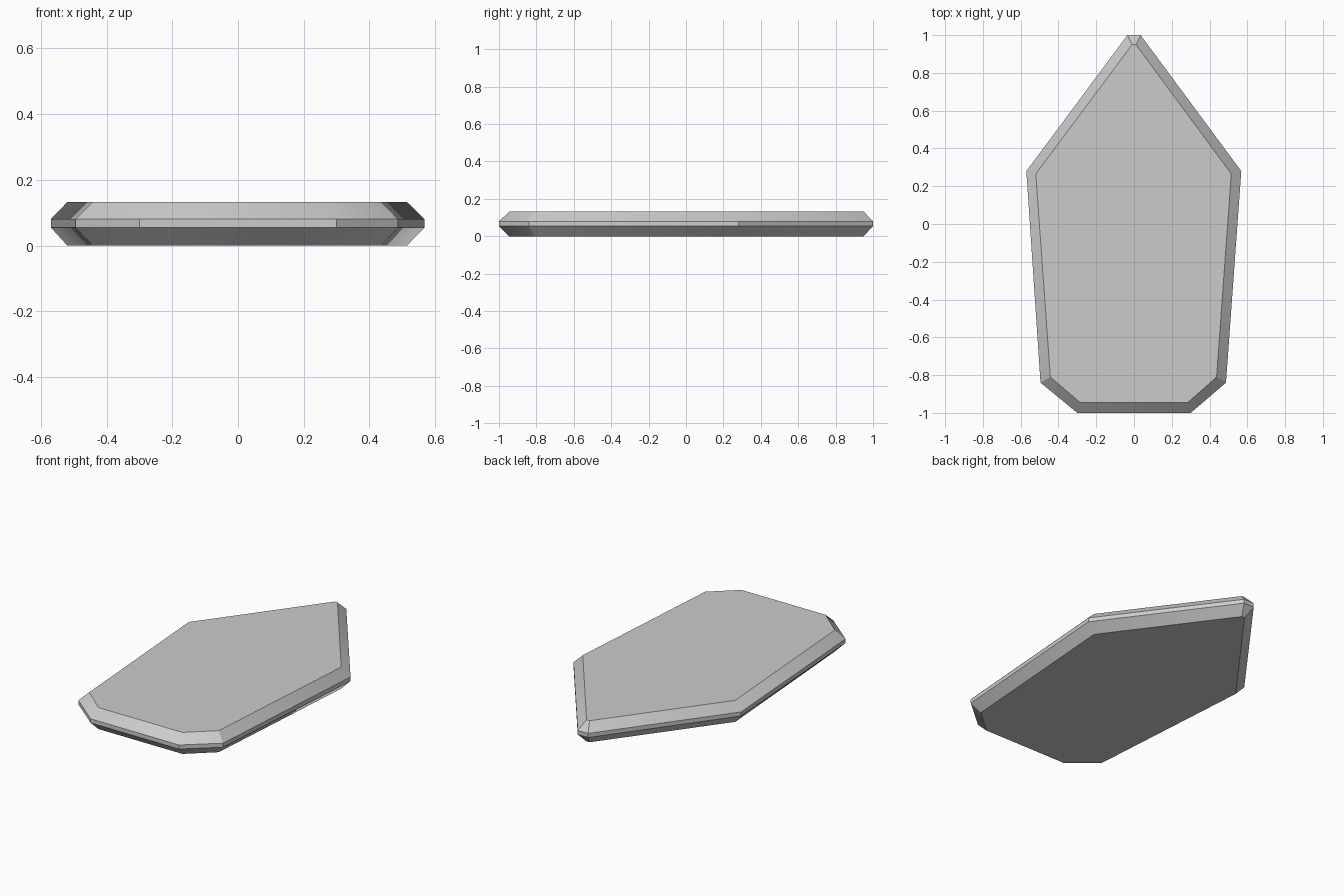
import bpy, bmesh, math

cube = bpy.data.objects.get("Cube")
if cube:
    bpy.data.objects.remove(cube)

# One flat grey stone colour
grey = bpy.data.materials.new("stone grey")
grey.use_nodes = True
colour = (0.6, 0.6, 0.6, 1)
grey.diffuse_color = colour
grey.node_tree.nodes["Principled BSDF"].inputs["Base Color"].default_value = colour

# Pointed slab outlines: the widest girdle and the inset flat faces
girdle = [(-0.30, -1), (0.30, -1), (0.487, -0.84), (0.568, 0.28),
          (0.035, 1), (-0.035, 1), (-0.57, 0.28), (-0.495, -0.84)]
inset = [(-0.285, -0.945), (0.285, -0.945), (0.437, -0.81), (0.515, 0.265),
         (0.01, 0.95), (-0.01, 0.95), (-0.52, 0.265), (-0.443, -0.81)]

# Stack the outlines into a slab chamfered above and below
bm = bmesh.new()
rings = [[bm.verts.new((x, y, z)) for x, y in outline]
         for outline, z in ((inset, 0), (girdle, 0.055), (girdle, 0.08), (inset, 0.132))]
bm.faces.new(rings[0][::-1])
bm.faces.new(rings[-1])
for low, high in zip(rings, rings[1:]):
    for i in range(len(low)):
        j = (i + 1) % len(low)
        bm.faces.new((low[i], low[j], high[j], high[i]))
mesh = bpy.data.meshes.new("pointed_slab")
bm.to_mesh(mesh)
bm.free()
mesh.materials.append(grey)

slab = bpy.data.objects.new("pointed_slab", mesh)
bpy.context.collection.objects.link(slab)

# Soften only the shallow corners of the chamfer
bpy.ops.object.select_all(action="DESELECT")
slab.select_set(True)
bpy.context.view_layer.objects.active = slab
bpy.ops.object.shade_smooth_by_angle(angle=math.radians(30))
